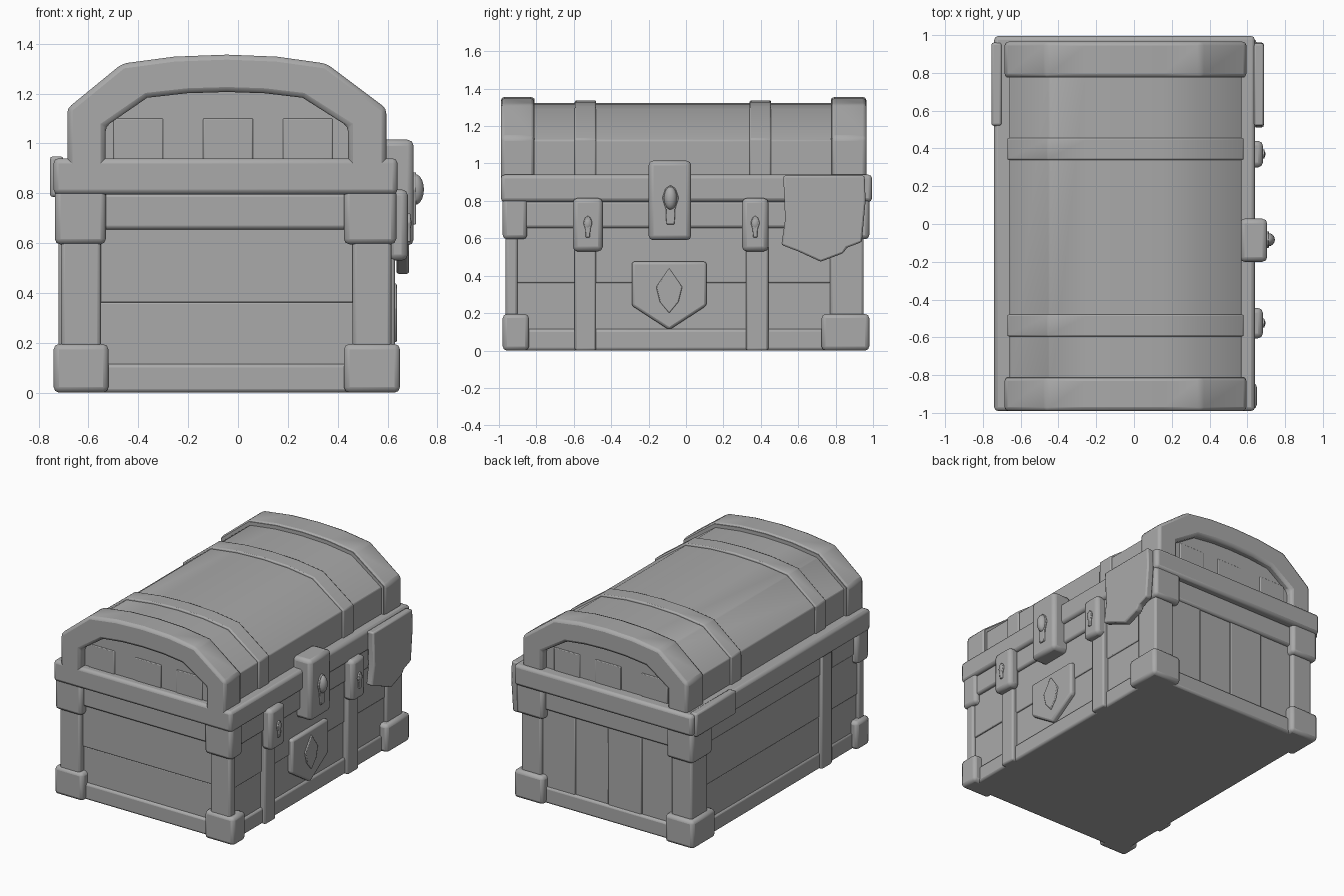
import bpy, bmesh
from mathutils import Vector

cube = bpy.data.objects.get("Cube")
if cube:
    bpy.data.objects.remove(cube)

grey = bpy.data.materials.new("stone_grey")
grey.use_nodes = True
COLOUR = (0.4, 0.4, 0.4, 1)
grey.diffuse_color = COLOUR
grey.node_tree.nodes["Principled BSDF"].inputs["Base Color"].default_value = COLOUR

parts = []


def finish(name, bm, bevel):
    bmesh.ops.recalc_face_normals(bm, faces=bm.faces)
    mesh = bpy.data.meshes.new(name)
    bm.to_mesh(mesh)
    bm.free()
    mesh.materials.append(grey)
    ob = bpy.data.objects.new(name, mesh)
    bpy.context.collection.objects.link(ob)
    if bevel:
        mod = ob.modifiers.new("Bevel", "BEVEL")
        mod.width = bevel
        mod.segments = 2
        mod.limit_method = "ANGLE"
        mod.angle_limit = 0.5
    parts.append(ob)
    return ob


def prism(name, points, axis, start, end, bevel=0.012):
    """Extrude an outline: (x, z) along y, or (y, z) along x."""
    bm = bmesh.new()
    make = (lambda a, b, t: (a, t, b)) if axis == "y" else (lambda a, b, t: (t, a, b))
    face = bm.faces.new([bm.verts.new(make(a, b, start)) for a, b in points])
    new = bmesh.ops.extrude_face_region(bm, geom=[face])["geom"]
    shift = Vector(make(0, 0, end - start))
    bmesh.ops.translate(bm, vec=shift, verts=[v for v in new if isinstance(v, bmesh.types.BMVert)])
    return finish(name, bm, bevel)


def box(name, xs, ys, zs, bevel=0.015):
    outline = [(xs[0], zs[0]), (xs[1], zs[0]), (xs[1], zs[1]), (xs[0], zs[1])]
    return prism(name, outline, "y", ys[0], ys[1], bevel)


def ball(name, centre, size):
    bm = bmesh.new()
    bmesh.ops.create_uvsphere(bm, u_segments=16, v_segments=10, radius=1)
    for v in bm.verts:
        v.co = Vector([c + s * k for c, s, k in zip(centre, size, v.co)])
    finish(name, bm, 0)


# Chest body and its planks
box("body", (-0.68, 0.585), (-0.915, 0.915), (0, 0.92), 0)
for i, (z0, z1) in enumerate([(0.1, 0.362), (0.362, 0.7)]):
    out = 0.006 * i
    box(f"end_plank_{i}", (-0.56, 0.47), (-0.923 - out, -0.9), (z0, z1), 0.006)
    box(f"front_plank_{i}", (0.57, 0.592 + out), (-0.91, 0.85), (z0, z1), 0.006)
    box(f"back_plank_{i}", (-0.69 - out, -0.66), (-0.91, 0.85), (z0, z1), 0.006)
for i in range(4):
    x = -0.56 + i * 0.2575
    box(f"far_end_plank_{i}", (x, x + 0.2575), (0.9, 0.922 + 0.006 * (i % 2)), (0.1, 0.7), 0.006)

# Rails round the foot and under the rim
box("base_rail", (-0.7, 0.605), (-0.94, 0.94), (0, 0.115))
box("upper_rail", (-0.705, 0.62), (-0.95, 0.945), (0.655, 0.8))
box("rim", (-0.74, 0.64), (-0.99, 0.995), (0.795, 0.94), 0.02)

# Corner posts with feet and brackets
post_y = {"near": (-0.965, -0.9), "far": (0.77, 0.95)}
foot_y = {"near": (-0.98, -0.84), "far": (0.725, 0.98)}
bracket_y = {"near": (-0.98, -0.85), "far": (0.75, 0.98)}
for side, post_x, foot_x, bracket_x in [
        ("back", (-0.71, -0.55), (-0.74, -0.52), (-0.735, -0.53)),
        ("front", (0.46, 0.615), (0.425, 0.65), (0.425, 0.635))]:
    for end in ("near", "far"):
        box(f"{side}_{end}_post", post_x, post_y[end], (0, 0.8))
        box(f"{side}_{end}_foot", foot_x, foot_y[end], (0, 0.195), 0.022)
        box(f"{side}_{end}_bracket", bracket_x, bracket_y[end], (0.595, 0.82), 0.022)

# Domed lid
CX, LID_Z = -0.045, 0.94
DOME = [(-0.64, 0.2), (-0.42, 0.38), (-0.21, 0.408), (0, 0.416),
        (0.2, 0.408), (0.4, 0.38), (0.64, 0.2)]


def dome(sx, sz, low=0.9):
    top = [(CX + x * sx, LID_Z + z * sz) for x, z in DOME]
    return [(top[0][0], low)] + top + [(top[-1][0], low)]


prism("lid", dome(0.96, 0.92), "y", -0.935, 0.915, 0.006)
for name, y0, y1 in [("near_arch", -0.99, -0.81), ("far_arch", 0.775, 0.965)]:
    prism(name, dome(1, 1) + dome(0.76, 0.64)[::-1], "y", y0, y1, 0.02)
    # solid inner band so the arch sits on the lid
    prism(name + "_band", dome(0.985, 0.98), "y", max(y0, -0.93), min(y1, 0.91), 0)
for name, y0, y1 in [("near_lid_strap", -0.595, -0.48), ("far_lid_strap", 0.34, 0.455)]:
    prism(name, dome(0.978, 0.955), "y", y0, y1, 0.008)
for i, x in enumerate((-0.5, -0.14, 0.18)):
    box(f"lid_end_plank_{i}", (x, x + 0.2), (-0.941, 0.921), (0.92, 1.1), 0.005)

# Straps down the walls
for name, xs, ys in [("near_strap", (0.57, 0.63), (-0.595, -0.48)),
                     ("far_strap", (0.57, 0.63), (0.32, 0.44)),
                     ("back_strap", (-0.72, -0.66), (-0.595, -0.48))]:
    box(name, xs, ys, (0, 0.8), 0.012)


def keyhole(name, x, y, z, size):
    """Raised teardrop escutcheon with a ball on it."""
    drop = [(-0.4, -1), (0.4, -1), (0.45, -0.2), (0.8, 0.4), (0.5, 0.9),
            (0, 1.1), (-0.5, 0.9), (-0.8, 0.4), (-0.45, -0.2)]
    outline = [(y + a * size * 0.55, z + b * size) for a, b in drop]
    prism(name + "_plate", outline, "x", x - 0.01, x + 0.01, 0.004)


# Side latches and main lock
for name, y0, y1 in [("near_latch", -0.605, -0.445), ("far_latch", 0.3, 0.44)]:
    box(name, (0.6, 0.682), (y0, y1), (0.53, 0.815), 0.025)
    mid = (y0 + y1) / 2
    keyhole(name, 0.682, mid, 0.66, 0.055)
    ball(name + "_stud", (0.684, mid, 0.68), (0.012, 0.02, 0.03))
box("lock", (0.56, 0.705), (-0.2, 0.028), (0.59, 1.015), 0.025)
keyhole("lock", 0.705, -0.083, 0.775, 0.1)
ball("lock_knob", (0.71, -0.083, 0.815), (0.036, 0.035, 0.062))

# Shield plate with a plain raised lozenge
shield = [(-0.29, 0.475), (0.11, 0.475), (0.11, 0.24), (-0.09, 0.11), (-0.29, 0.24)]
prism("shield", shield, "x", 0.58, 0.628, 0.014)
lozenge = [(-0.09, 0.44), (-0.02, 0.34), (-0.04, 0.26), (-0.09, 0.2), (-0.14, 0.26), (-0.16, 0.34)]
prism("shield_lozenge", lozenge, "x", 0.62, 0.637, 0.005)

# Hanging cloth over the front corner and its patch on the back rim
flap = [(0.52, 0.935), (0.955, 0.935), (0.96, 0.8), (0.94, 0.58), (0.86, 0.55), (0.84, 0.52),
        (0.72, 0.475), (0.6, 0.53), (0.51, 0.565), (0.53, 0.7)]
prism("cloth_flap", flap, "x", 0.635, 0.687, 0.01)
box("back_rim_patch", (-0.755, -0.7), (0.52, 0.96), (0.785, 0.948), 0.012)

# Smooth the rounded edges, keeping corners sharp
bpy.ops.object.select_all(action="DESELECT")
for ob in parts:
    ob.select_set(True)
bpy.context.view_layer.objects.active = parts[0]
bpy.ops.object.shade_smooth_by_angle(angle=0.6)
